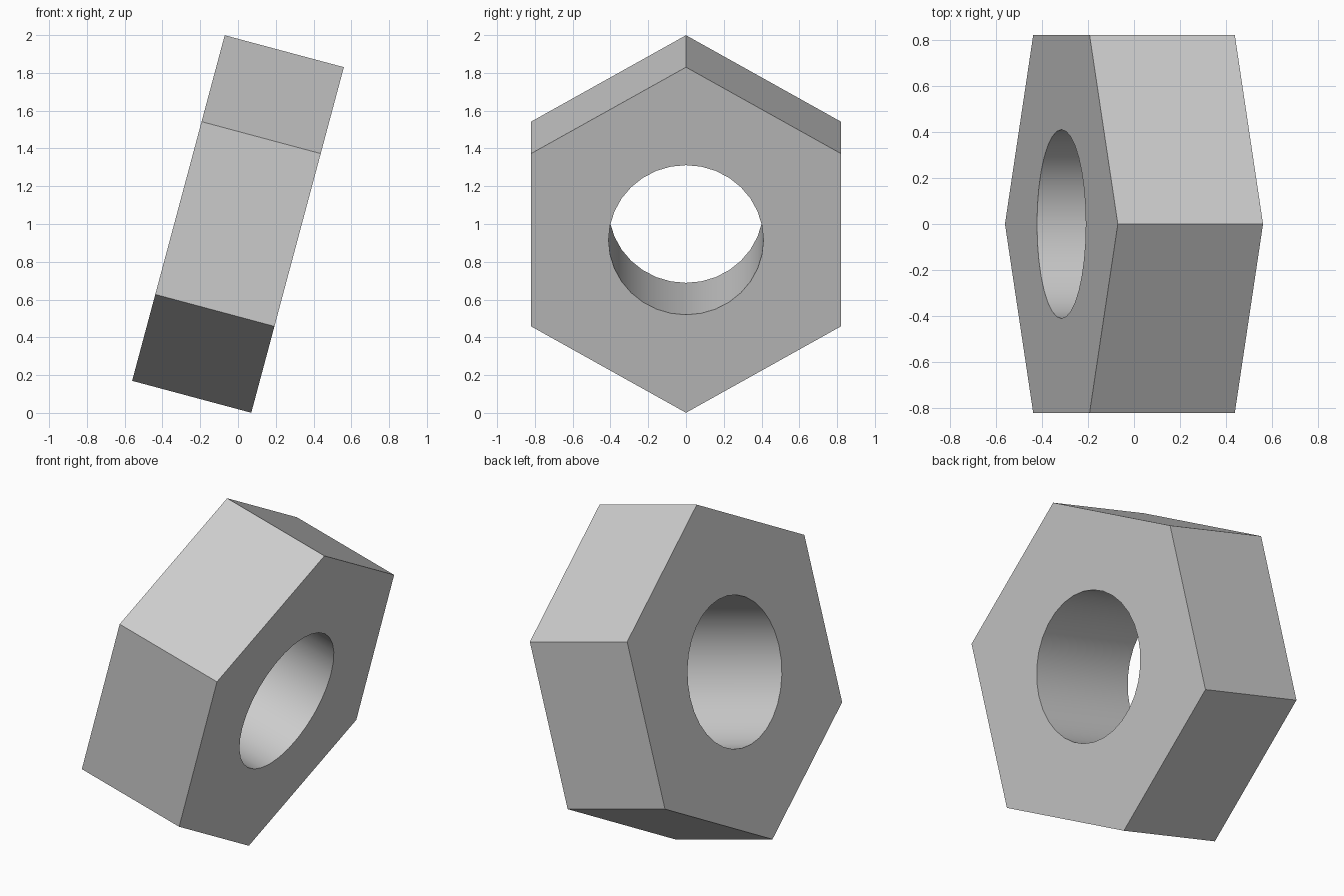
import bpy
import math

RADIUS = 0.947      # hexagon centre to corner
THICKNESS = 0.653
HOLE_RADIUS = 0.41
TILT = math.radians(15)
CENTRE = (0, 0, 1)

default_cube = bpy.data.objects.get("Cube")
if default_cube:
    bpy.data.objects.remove(default_cube, do_unlink=True)


def make_material(name, colour):
    mat = bpy.data.materials.new(name)
    mat.use_nodes = True
    mat.diffuse_color = colour
    mat.node_tree.nodes["Principled BSDF"].inputs["Base Color"].default_value = colour
    return mat


def make_prism(name, sides, radius, depth):
    """Prism along the tilted x axis, with a corner pointing up."""
    bpy.ops.mesh.primitive_cylinder_add(
        vertices=sides, radius=radius, depth=depth,
        location=CENTRE, rotation=(0, math.pi / 2 + TILT, 0))
    obj = bpy.context.object
    obj.name = name
    # Turn the first corner onto the local x axis, which points up and down
    angles = [math.atan2(v.co.y, v.co.x) for v in obj.data.vertices]
    turn = -min(angles, key=abs)
    c, s = math.cos(turn), math.sin(turn)
    for v in obj.data.vertices:
        x, y = v.co.x, v.co.y
        v.co.x, v.co.y = c * x - s * y, s * x + c * y
    return obj


# Hexagonal body and the round bore cut through it
hole_cutter = make_prism("hole_cutter", 32, HOLE_RADIUS, THICKNESS * 2)
hole_cutter.hide_render = True
nut = make_prism("hex_nut", 6, RADIUS, THICKNESS)

bore = nut.modifiers.new("bore", 'BOOLEAN')
bore.operation = 'DIFFERENCE'
bore.solver = 'EXACT'
bore.object = hole_cutter
bpy.ops.object.modifier_apply(modifier=bore.name)
bpy.data.objects.remove(hole_cutter, do_unlink=True)

# Smooth bore wall, crisp outer edges
bpy.ops.object.shade_smooth_by_angle(angle=math.radians(30))

nut.data.materials.clear()
nut.data.materials.append(make_material("light grey", (0.6, 0.6, 0.6, 1)))
